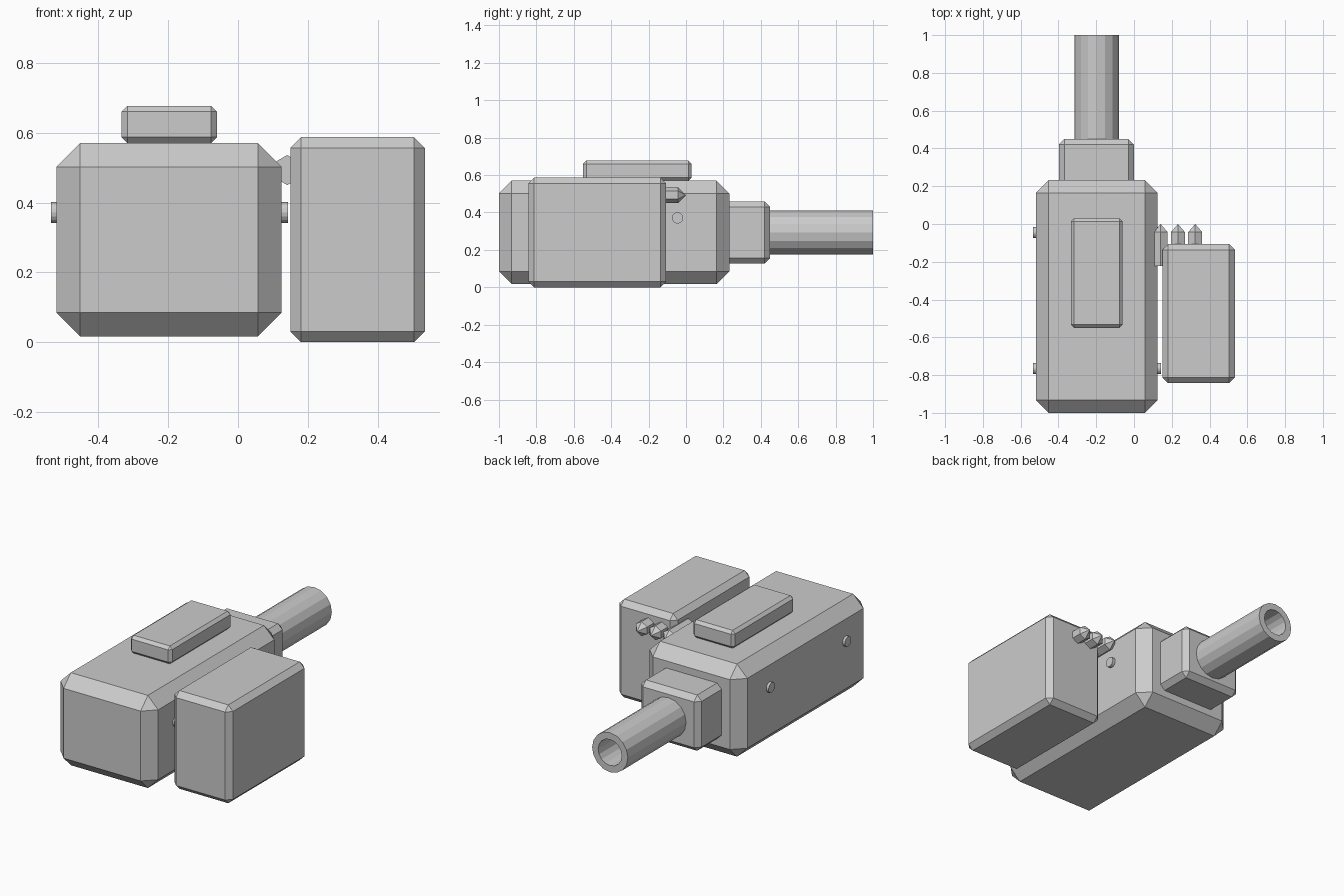
import bpy, bmesh, math
from mathutils import Matrix, Vector

if "Cube" in bpy.data.objects:
    bpy.data.objects.remove(bpy.data.objects["Cube"])

grey = bpy.data.materials.new("light_grey")
grey.diffuse_color = (0.6, 0.6, 0.6, 1)
grey.use_nodes = True
grey.node_tree.nodes["Principled BSDF"].inputs["Base Color"].default_value = grey.diffuse_color


def finish(name, bm):
    bmesh.ops.recalc_face_normals(bm, faces=bm.faces)
    mesh = bpy.data.meshes.new(name)
    bm.to_mesh(mesh)
    bm.free()
    mesh.materials.append(grey)
    obj = bpy.data.objects.new(name, mesh)
    bpy.context.collection.objects.link(obj)
    return obj


def chamfered_box(name, lo, hi, chamfer):
    lo, hi = Vector(lo), Vector(hi)
    bm = bmesh.new()
    bmesh.ops.create_cube(bm, size=1, matrix=Matrix.Translation((lo + hi) / 2)
                          @ Matrix.Diagonal((*(hi - lo), 1)))
    bmesh.ops.bevel(bm, geom=bm.edges[:], offset=chamfer, segments=1,
                    profile=0.5, affect='EDGES')
    return finish(name, bm)


def lathe_y(name, x, z, profile, sides, start=0.0, closed=False):
    """Sweep (radius, y) points about an axis parallel to y."""
    bm = bmesh.new()
    rings = []
    for r, y in profile:
        if r == 0:
            rings.append([bm.verts.new((x, y, z))] * sides)
            continue
        rings.append([bm.verts.new((x + r * math.cos(start + math.tau * i / sides), y,
                                    z + r * math.sin(start + math.tau * i / sides)))
                      for i in range(sides)])
    pairs = list(zip(rings, rings[1:]))
    if closed:
        pairs.append((rings[-1], rings[0]))
    for a, b in pairs:
        for i in range(sides):
            j = (i + 1) % sides
            corners = list(dict.fromkeys((a[i], a[j], b[j], b[i])))
            bm.faces.new(corners)
    if not closed:
        bm.faces.new(rings[0])
    return finish(name, bm)


# Housing, barrel collar, top cover and ammunition box
chamfered_box("main_housing", (-0.52, -1.0, 0.017), (0.125, 0.232, 0.57), 0.068)
chamfered_box("barrel_collar", (-0.398, 0.15, 0.127), (0.0, 0.45, 0.46), 0.03)
chamfered_box("top_cover", (-0.334, -0.55, 0.57), (-0.06, 0.03, 0.677), 0.017)
chamfered_box("ammo_box", (0.15, -0.843, 0.0), (0.535, -0.106, 0.587), 0.031)

# Hollow barrel
lathe_y("barrel", -0.198, 0.293,
        [(0.118, 0.42), (0.118, 1.0), (0.078, 1.0), (0.078, 0.42)], 16, closed=True)

# Row of rounds feeding from the box into the housing
for i in range(3):
    lathe_y(f"round_{i + 1}", 0.141 + 0.0915 * i, 0.493,
            [(0.043, -0.223), (0.043, -0.043), (0.0, 0.0)], 6, start=math.pi / 2)

# Cross pins passing through the housing
for label, y in (("front", -0.765), ("rear", -0.045)):
    bm = bmesh.new()
    bmesh.ops.create_cone(bm, cap_ends=True, segments=16, radius1=0.03, radius2=0.03,
                          depth=0.678, matrix=Matrix.Translation((-0.196, y, 0.371))
                          @ Matrix.Rotation(math.pi / 2, 4, 'Y'))
    finish(f"{label}_cross_pin", bm)
